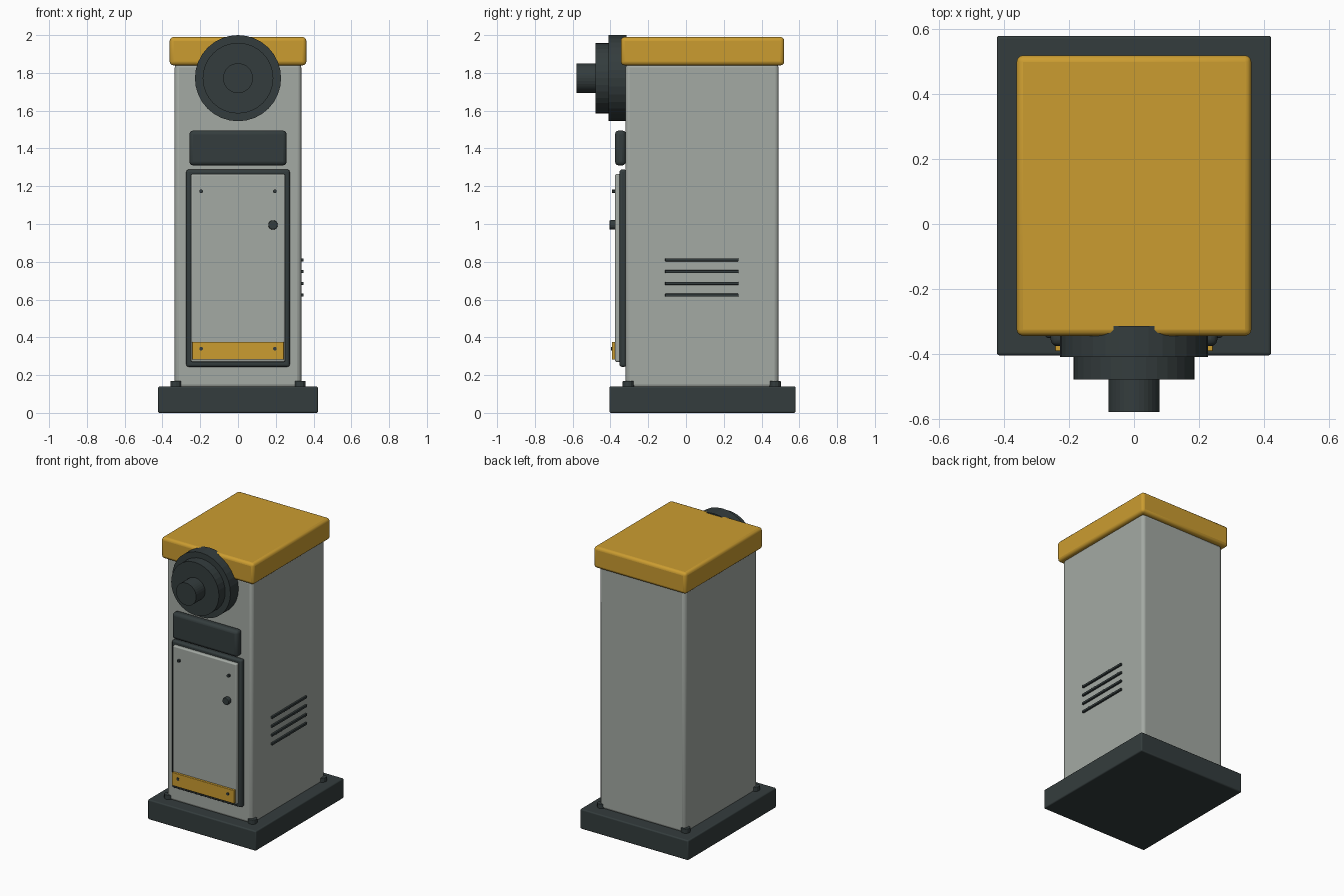
import bpy, math

if "Cube" in bpy.data.objects:
    bpy.data.objects.remove(bpy.data.objects["Cube"])


def material(name, rgb):
    m = bpy.data.materials.new(name)
    m.diffuse_color = (*rgb, 1)
    m.use_nodes = True
    m.node_tree.nodes["Principled BSDF"].inputs["Base Color"].default_value = m.diffuse_color
    return m


GREY = material("light grey", (0.37, 0.40, 0.37))
DARK = material("charcoal", (0.034, 0.046, 0.047))
YELLOW = material("amber", (0.60, 0.335, 0.03))


def finish(obj, name, mat, bevel, segments=3):
    obj.name = name
    obj.data.materials.append(mat)
    if bevel:
        mod = obj.modifiers.new("bevel", "BEVEL")
        mod.width = bevel
        mod.segments = segments
        mod.limit_method = "ANGLE"
    return obj


def box(name, x, y, z, mat, bevel=0.0):
    """Box from (min, max) ranges on each axis."""
    bpy.ops.mesh.primitive_cube_add(
        size=1, location=[(r[0] + r[1]) / 2 for r in (x, y, z)])
    obj = bpy.context.object
    obj.scale = [r[1] - r[0] for r in (x, y, z)]
    bpy.ops.object.transform_apply(location=False, rotation=False, scale=True)
    finish(obj, name, mat, bevel)
    bpy.ops.object.shade_smooth_by_angle(angle=math.radians(35))
    return obj


def disc(name, x, z, radius, y, mat, sides=32, bevel=0.0):
    """Cylinder lying along y."""
    bpy.ops.mesh.primitive_cylinder_add(
        vertices=sides, radius=radius, depth=y[1] - y[0],
        location=(x, (y[0] + y[1]) / 2, z), rotation=(math.pi / 2, 0, 0))
    return finish(bpy.context.object, name, mat, bevel, 2)


# Base, cabinet and lid
box("base_plinth", (-0.423, 0.423), (-0.405, 0.58), (0, 0.14), DARK, 0.008)
box("cabinet_body", (-0.335, 0.335), (-0.32, 0.49), (0.13, 1.85), GREY, 0.022)
box("lid", (-0.362, 0.362), (-0.345, 0.52), (1.84, 1.99), YELLOW, 0.02)

# Anchor bolts at the four corners
for x in (-0.328, 0.328):
    for y in (-0.305, 0.472):
        bpy.ops.mesh.primitive_cylinder_add(
            vertices=12, radius=0.03, depth=0.035, location=(x, y, 0.1525))
        finish(bpy.context.object, "anchor_bolt", DARK, 0.004, 2)

# Stepped pivot hub
disc("hub_flange", 0, 1.772, 0.228, (-0.41, -0.315), DARK)
disc("hub_disc", 0, 1.772, 0.187, (-0.48, -0.40), DARK)
disc("hub_shaft", 0, 1.772, 0.079, (-0.58, -0.47), DARK)

# Front display panel
box("display_panel", (-0.257, 0.257), (-0.376, -0.318), (1.31, 1.495), DARK, 0.02)

# Access door with frame, knob, kick strip and screws
box("door_frame", (-0.274, 0.274), (-0.352, -0.315), (0.244, 1.288), DARK, 0.012)
box("access_door", (-0.25, 0.25), (-0.376, -0.34), (0.27, 1.264), GREY, 0.008)
box("kick_strip", (-0.243, 0.243), (-0.392, -0.37), (0.282, 0.376), YELLOW, 0.003)
disc("door_knob", 0.185, 0.995, 0.025, (-0.405, -0.37), DARK, 16, 0.005)
for x in (-0.195, 0.195):
    disc("upper_screw", x, 1.173, 0.01, (-0.392, -0.37), DARK, 10)
    disc("lower_screw", x, 0.34, 0.01, (-0.397, -0.37), DARK, 10)

# Vent slats on the right side
for i in range(4):
    z = 0.623 + i * 0.0625
    box("vent_slat", (0.33, 0.348), (-0.111, 0.278), (z - 0.008, z + 0.008), DARK, 0.003)
